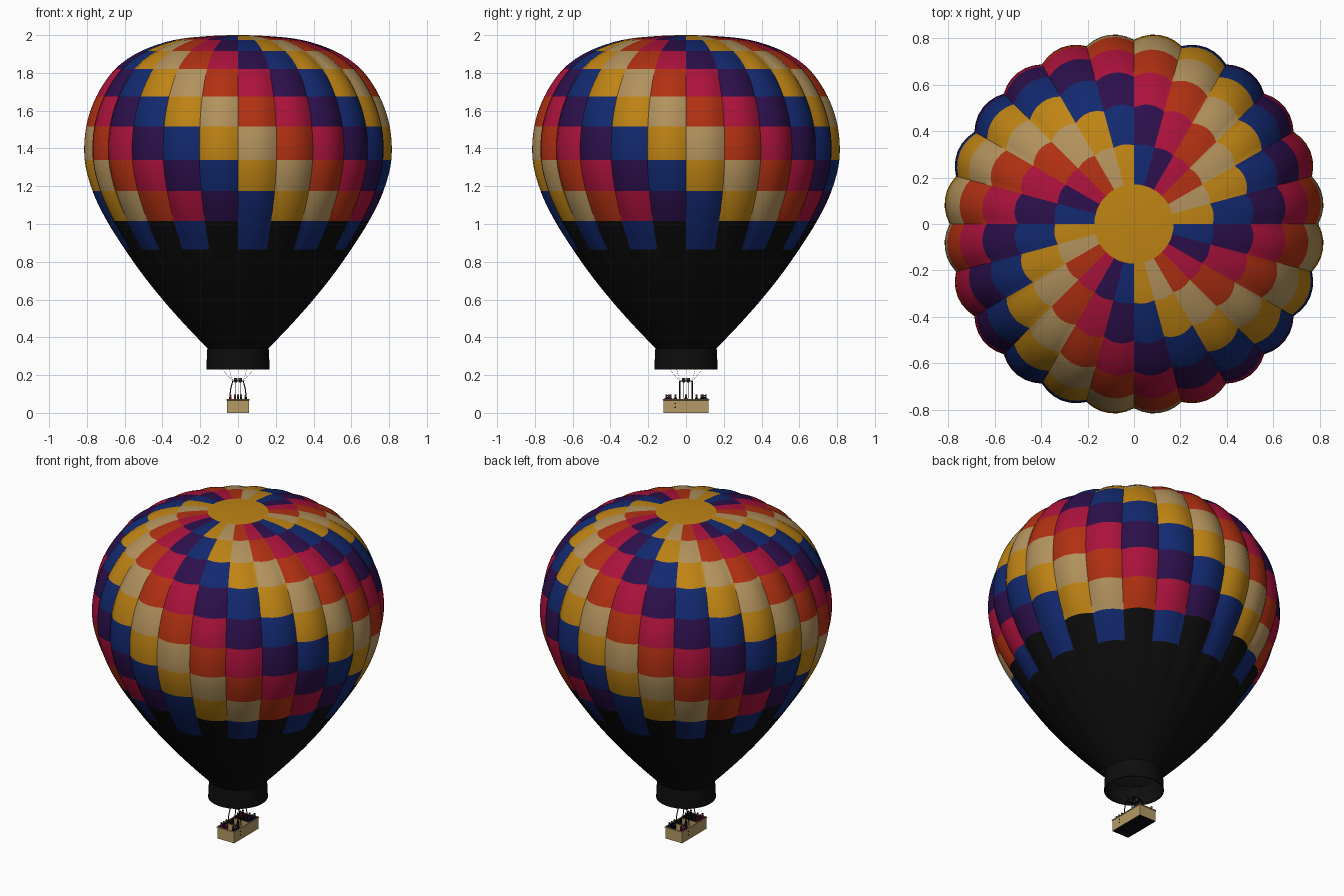
import bpy, bmesh, math
from mathutils import Vector, Matrix

cube = bpy.data.objects.get("Cube")
if cube:
    bpy.data.objects.remove(cube, do_unlink=True)


def material(name, rgb):
    m = bpy.data.materials.new(name)
    m.use_nodes = True
    m.diffuse_color = (*rgb, 1)
    m.node_tree.nodes["Principled BSDF"].inputs["Base Color"].default_value = (*rgb, 1)
    m.node_tree.nodes["Principled BSDF"].inputs["Roughness"].default_value = 0.8
    return m


CREAM = material("cream", (0.45, 0.29, 0.11))
YELLOW = material("amber yellow", (0.52, 0.23, 0.007))
ORANGE = material("burnt orange", (0.44, 0.03, 0.006))
CRIMSON = material("crimson", (0.41, 0.006, 0.045))
PURPLE = material("purple", (0.025, 0.005, 0.07))
BLUE = material("blue", (0.006, 0.022, 0.16))
BLACK = material("black", (0.004, 0.004, 0.004))
WICKER = material("wicker tan", (0.46, 0.32, 0.13))
METAL = material("dark metal", (0.03, 0.03, 0.035))
SKIN = material("skin", (0.3, 0.13, 0.07))


def finish(name, bm, mats, smooth=True):
    bmesh.ops.recalc_face_normals(bm, faces=bm.faces)
    mesh = bpy.data.meshes.new(name)
    bm.to_mesh(mesh)
    bm.free()
    for m in mats:
        mesh.materials.append(m)
    ob = bpy.data.objects.new(name, mesh)
    bpy.context.collection.objects.link(ob)
    if smooth:
        bpy.ops.object.select_all(action='DESELECT')
        ob.select_set(True)
        bpy.context.view_layer.objects.active = ob
        bpy.ops.object.shade_smooth_by_angle(angle=math.radians(35))
    return ob


def paint(verts, index):
    for f in {f for v in verts for f in v.link_faces}:
        f.material_index = index


def tube(bm, a, b, r, r2=None, index=0, sides=8):
    a, b = Vector(a), Vector(b)
    turn = (b - a).to_track_quat('Z', 'Y').to_matrix().to_4x4()
    made = bmesh.ops.create_cone(bm, cap_ends=True, segments=sides, radius1=r,
                                 radius2=r if r2 is None else r2, depth=(b - a).length,
                                 matrix=Matrix.Translation((a + b) / 2) @ turn)
    paint(made["verts"], index)


def box(bm, center, size, index=0):
    made = bmesh.ops.create_cube(bm, size=1, matrix=Matrix.Translation(center)
                                 @ Matrix.Diagonal((*size, 1)))
    paint(made["verts"], index)
    return made["verts"]


def ball(bm, center, r, index=0):
    made = bmesh.ops.create_uvsphere(bm, u_segments=10, v_segments=6, radius=r,
                                     matrix=Matrix.Translation(center))
    paint(made["verts"], index)


# Envelope: bulging gores, one profile point per panel seam
GORES, ACROSS, ALONG = 24, 6, 4
profile = [(0.16, 0.34), (0.275, 0.46), (0.39, 0.59), (0.50, 0.73), (0.592, 0.865),
           (0.683, 1.015), (0.757, 1.175), (0.798, 1.34), (0.79, 1.515), (0.737, 1.675),
           (0.64, 1.82), (0.505, 1.915), (0.34, 1.973), (0.17, 1.994), (0.0, 2.0)]
FIRST = 4      # panel row where the colours begin
CAP = len(profile) - 2


def spline(p0, p1, p2, p3, t):
    return tuple(0.5 * (2 * b + (c - a) * t + (2 * a - 5 * b + 4 * c - d) * t * t
                        + (3 * b - a - 3 * c + d) * t ** 3)
                 for a, b, c, d in zip(p0, p1, p2, p3))


ext = [(0.05, 0.22)] + profile + [(-0.17, 1.994)]
curve = [spline(*ext[i:i + 4], s / ALONG)
         for i in range(len(profile) - 1) for s in range(ALONG)]
bm = bmesh.new()
count = GORES * ACROSS
rings = []
for r, z in curve:
    puff = 0.035 * min(1, max(0.12, (z - 0.4) / 0.7))
    if z > 1.9:
        puff *= max(0, min(1, (r - 0.12) / 0.4))
    ring = []
    for k in range(count):
        a = -math.pi / 2 + math.tau * k / count
        t = 2 * (k % ACROSS) / ACROSS - 1
        rr = r * (1 + puff * (0.72 - t * t))
        ring.append(bm.verts.new((rr * math.cos(a), rr * math.sin(a), z)))
    rings.append(ring)
envelope_mats = [YELLOW, CREAM, ORANGE, CRIMSON, PURPLE, BLUE, BLACK]
for j in range(len(rings) - 1):
    row = j // ALONG
    for k in range(count):
        gore, n = k // ACROSS, (k + 1) % count
        f = bm.faces.new((rings[j][k], rings[j][n], rings[j + 1][n], rings[j + 1][k]))
        if row < FIRST or (row == FIRST and gore % 2):
            f.material_index = 6
        elif row == FIRST:
            f.material_index = 5
        elif row == CAP:
            f.material_index = 0
        else:
            f.material_index = (gore + row - 6) % 6
top = bm.verts.new((0, 0, 2))
for k in range(count):
    bm.faces.new((rings[-1][k], rings[-1][(k + 1) % count], top)).material_index = 0
finish("envelope", bm, envelope_mats)

# Skirt: open double-walled band under the mouth
bm = bmesh.new()
section = [(0.168, 0.23), (0.163, 0.335), (0.161, 0.348), (0.155, 0.345), (0.163, 0.23)]
loops = [[bm.verts.new((r * math.cos(math.tau * k / 48), r * math.sin(math.tau * k / 48), z))
          for k in range(48)] for r, z in section]
for j, low in enumerate(loops):
    high = loops[(j + 1) % len(loops)]
    for k in range(48):
        n = (k + 1) % 48
        bm.faces.new((low[k], low[n], high[n], high[k]))
finish("skirt", bm, [BLACK])

# Basket: hollow box with a dark base, dark lining and partitions
HX, HY, TOP = 0.058, 0.12, 0.07
bm = bmesh.new()
box(bm, (0, 0, TOP / 2), (2 * HX, 2 * HY, TOP))
bm.normal_update()
lid = max(bm.faces, key=lambda f: f.calc_center_median().z)
min(bm.faces, key=lambda f: f.calc_center_median().z).material_index = 1
bmesh.ops.inset_individual(bm, faces=[lid], thickness=0.005)
floor = bmesh.ops.extrude_discrete_faces(bm, faces=[lid])["faces"][0]
bmesh.ops.translate(bm, verts=floor.verts, vec=(0, 0, -0.06))
paint([v for v in floor.verts], 1)
for f in bm.faces:
    if f.material_index == 1 and f.calc_center_median().z > TOP - 0.001:
        f.material_index = 0
for y in (-0.04, 0.04):
    box(bm, (0, y, 0.037), (2 * HX - 0.01, 0.004, 0.06))
for side in (-1, 1):
    for z in (0.03, 0.05):
        box(bm, (side * HX, -side * 0.058, z), (0.002, 0.008, 0.006), 1)
finish("basket", bm, [WICKER, BLACK], smooth=False)

# Padded rim around the basket
bm = bmesh.new()
corners = [(-HX, -HY), (HX, -HY), (HX, HY), (-HX, HY)]
for i, (x, y) in enumerate(corners):
    nx, ny = corners[(i + 1) % 4]
    tube(bm, (x, y, TOP), (nx, ny, TOP), 0.0035)
    ball(bm, (x, y, TOP), 0.0036)
finish("basket_rim", bm, [WICKER])

# Passengers
bm = bmesh.new()
shirts = [CRIMSON, BLUE, PURPLE, BLACK]
spots = [(x, y) for y in (-0.104, -0.082, -0.056, 0.056, 0.082, 0.104) for x in (-0.04, 0.04)]
spots += [(-0.016, -0.092), (0.016, 0.092), (0, 0)]
for i, (x, y) in enumerate(spots):
    shirt = i * 3 % 4
    tube(bm, (x, y, 0.01), (x, y, 0.06), 0.006, 0.009, 3)
    tube(bm, (x, y, 0.06), (x, y, 0.083), 0.009, 0.005, shirt)
    for s in (-1, 1):
        tube(bm, (x, y + s * 0.006, 0.079), (x, y + s * 0.01, 0.062), 0.0025, index=shirt, sides=6)
    ball(bm, (x, y, 0.089), 0.0058, 4)
    ball(bm, (x, y, 0.0925), 0.0058, 3)
finish("passengers", bm, shirts + [SKIN])

# Burner frame: leaning posts, top ring and burners
bm = bmesh.new()
FX, FY, FZ = 0.028, 0.033, 0.168
for sx in (-1, 1):
    tube(bm, (sx * FX, -FY, FZ), (sx * FX, FY, FZ), 0.0025)
    tube(bm, (-FX, sx * FY, FZ), (FX, sx * FY, FZ), 0.0025)
    tube(bm, (sx * 0.012, -FY, FZ), (sx * 0.012, FY, FZ), 0.002)
    for sy in (-1, 1):
        tube(bm, (sx * 0.045, sy * FY, 0.07), (sx * 0.039, sy * FY, 0.125), 0.0028)
        tube(bm, (sx * 0.039, sy * FY, 0.125), (sx * FX, sy * FY, FZ), 0.0028)
finish("burner_frame", bm, [BLACK])

bm = bmesh.new()
for sx in (-1, 1):
    for sy in (-1, 1):
        x, y = sx * 0.012, sy * 0.012
        tube(bm, (x, y, 0.16), (x, y, 0.171), 0.006, 0.01, sides=12)
        tube(bm, (x, y, 0.171), (x, y, 0.186), 0.01, 0.0085, sides=12)
        tube(bm, (x, y, 0.075), (x, y, 0.16), 0.0012, sides=6)
finish("burners", bm, [METAL])

# Suspension lines from the frame corners to the skirt
bm = bmesh.new()
for sx in (-1, 1):
    for sy in (-1, 1):
        for degrees in (25, 65):
            a = math.radians(degrees)
            tube(bm, (sx * FX, sy * FY, FZ),
                 (sx * 0.16 * math.cos(a), sy * 0.16 * math.sin(a), 0.3), 0.0007, sides=5)
finish("suspension_lines", bm, [WICKER])
